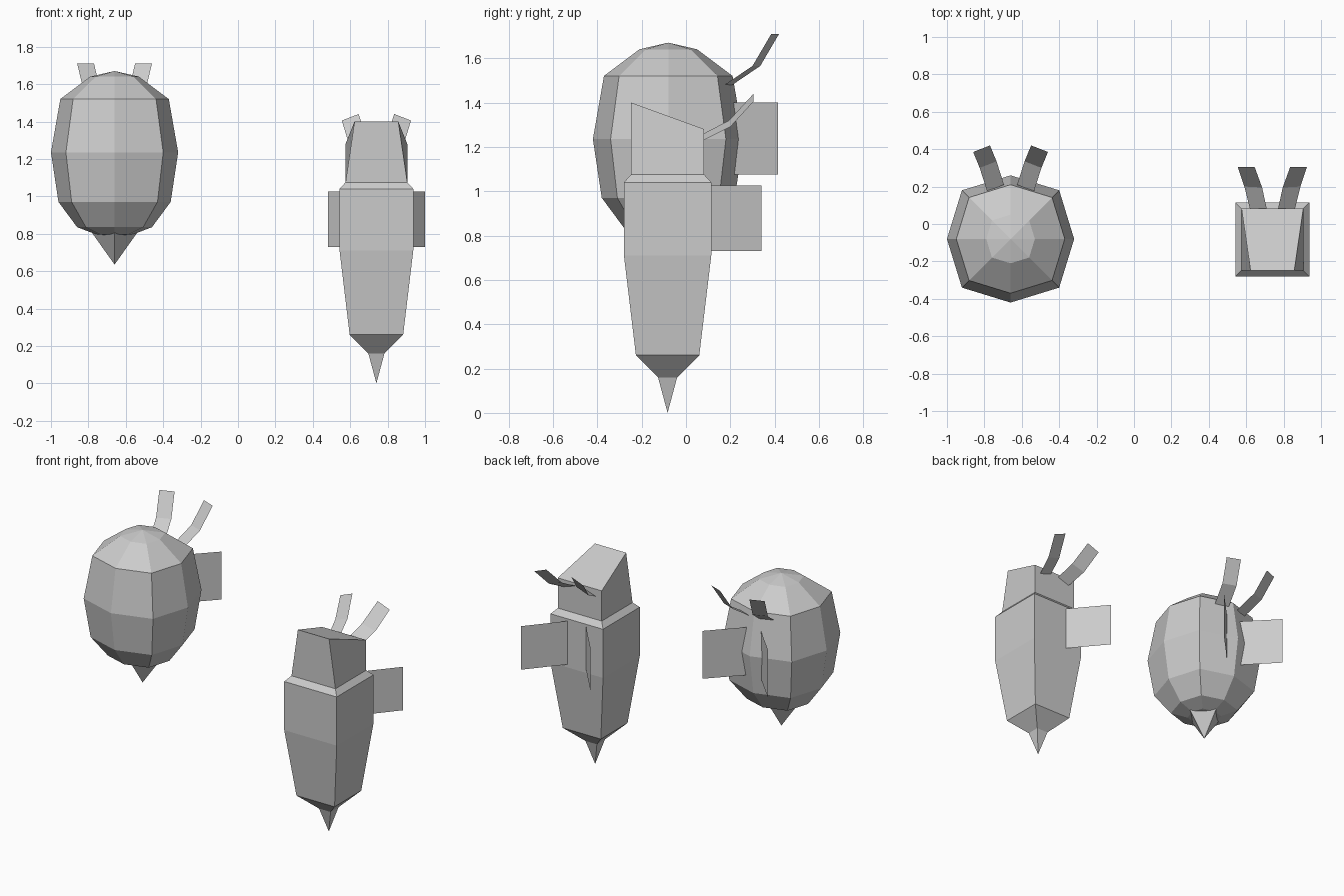
import bpy, bmesh
from mathutils import Vector

if "Cube" in bpy.data.objects:
    bpy.data.objects.remove(bpy.data.objects["Cube"])

ROUND_C = Vector((-0.66, -0.08, 0))
BOX_C = Vector((0.74, -0.083, 0))


def make(name, verts, faces, origin):
    mesh = bpy.data.meshes.new(name)
    mesh.from_pydata([Vector(v) for v in verts], [], faces)
    bm = bmesh.new()
    bm.from_mesh(mesh)
    bmesh.ops.recalc_face_normals(bm, faces=bm.faces)
    bm.to_mesh(mesh)
    bm.free()
    obj = bpy.data.objects.new(name, mesh)
    obj.location = origin
    bpy.context.collection.objects.link(obj)
    return obj


def loft(name, section, profile, origin):
    """Stack scaled copies of a section; radius 0 at either end makes a tip."""
    verts, rows = [], []
    for r, z in profile:
        start = len(verts)
        pts = section if r else [(0, 0)]
        verts += [(x * r, y * r, z) for x, y in pts]
        rows.append(list(range(start, len(verts))))
    n, faces = len(section), []
    for a, b in zip(rows, rows[1:]):
        for i in range(n):
            j = (i + 1) % n
            if len(a) == 1:
                faces.append((a[0], b[j], b[i]))
            elif len(b) == 1:
                faces.append((a[i], a[j], b[0]))
            else:
                faces.append((a[i], a[j], b[j], b[i]))
    for row in (rows[0], rows[-1]):
        if len(row) > 1:
            faces.append(row)
    return make(name, verts, faces, origin)


def ribbon_pair(name, outer, inner, origin):
    """Flat strip between two paths, mirrored to the other side."""
    n = len(outer)
    faces = [(i, i + 1, n + i + 1, n + i) for i in range(n - 1)]
    for side, s in (("left", 1), ("right", -1)):
        pts = [(s * x, y - origin.y, z) for x, y, z in outer + inner]
        make(f"{name}_{side}", pts, faces, origin)


def wing_pair(name, root, tip, low, high, origin):
    outer = [(root[0], root[1], low), (tip[0], tip[1], low)]
    inner = [(root[0], root[1], high), (tip[0], tip[1], high)]
    ribbon_pair(name, outer, inner, origin)


D = 0.765
octagon = [(1, 0), (D, D), (0, 1), (-D, D), (-1, 0), (-D, -D), (0, -1), (D, -D)]
square = [(1, 1), (-1, 1), (-1, -1), (1, -1)]
diamond = [(1, 0), (0, 1), (-1, 0), (0, -1)]

# Round insect: body and stinger
loft("round_body", octagon,
     [(0, 0.785), (0.10, 0.797), (0.20, 0.835), (0.30, 0.97), (0.34, 1.235),
      (0.29, 1.52), (0.13, 1.64), (0, 1.67)], ROUND_C)
loft("round_stinger", diamond, [(0, 0.635), (0.135, 0.825)], ROUND_C)

# Round insect: antennae and wings
ribbon_pair("round_antenna",
            [(-0.125, 0.175, 1.48), (-0.165, 0.30, 1.565), (-0.20, 0.385, 1.71)],
            [(-0.035, 0.21, 1.48), (-0.075, 0.335, 1.565), (-0.11, 0.42, 1.71)],
            ROUND_C)
wing_pair("round_wing", (0.055, 0.215), (0.247, 0.415), 1.075, 1.40, ROUND_C)

# Box insect: tapered body with stinger, wedge head
loft("box_body", square,
     [(0, 0.0), (0.043, 0.16), (0.143, 0.26), (0.197, 0.71), (0.197, 1.04),
      (0.165, 1.075)], BOX_C)
h, t = 0.165, 0.117
make("box_head",
     [(-h, -h, 1.075), (h, -h, 1.075), (h, h, 1.075), (-h, h, 1.075),
      (-t, -h, 1.40), (t, -h, 1.40), (h, h, 1.28), (-h, h, 1.28)],
     [(0, 1, 2, 3), (4, 5, 6, 7), (0, 1, 5, 4), (1, 2, 6, 5),
      (2, 3, 7, 6), (3, 0, 4, 7)], BOX_C)

# Box insect: antennae and wings
ribbon_pair("box_antenna",
            [(-0.12, 0.08, 1.23), (-0.15, 0.20, 1.29), (-0.185, 0.305, 1.405)],
            [(-0.03, 0.08, 1.26), (-0.055, 0.195, 1.32), (-0.095, 0.305, 1.44)],
            BOX_C)
wing_pair("box_wing", (0.07, 0.114), (0.26, 0.34), 0.73, 1.025, BOX_C)
